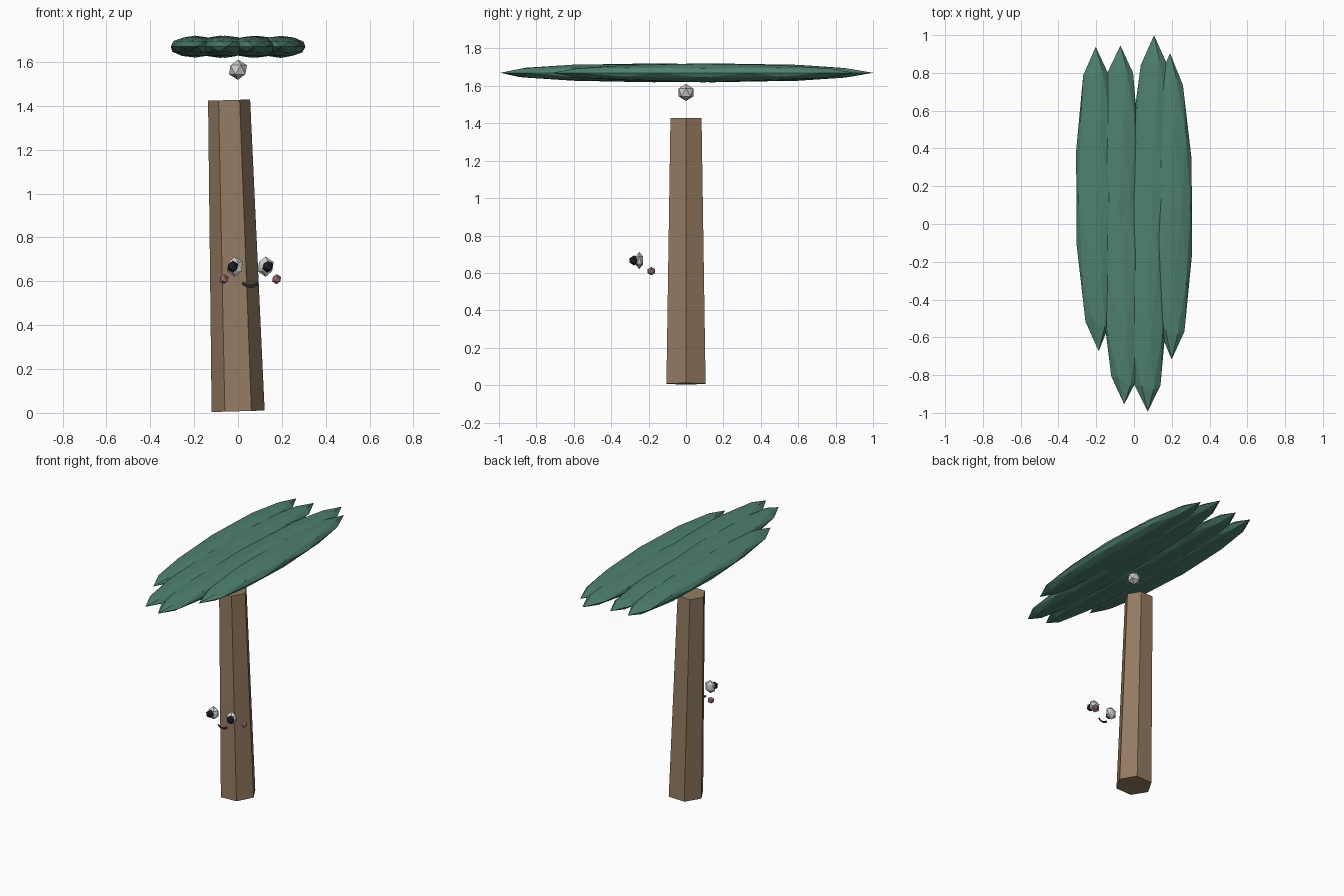
import bpy, bmesh, math, random
from mathutils import Matrix, Vector

if "Cube" in bpy.data.objects:
    bpy.data.objects.remove(bpy.data.objects["Cube"])

random.seed(4)

def material(name, rgb):
    m = bpy.data.materials.new(name)
    m.diffuse_color = (*rgb, 1)
    m.use_nodes = True
    m.node_tree.nodes["Principled BSDF"].inputs["Base Color"].default_value = m.diffuse_color
    return m

bark = material("bark", (0.30, 0.20, 0.12))
green = material("leaf_green", (0.075, 0.22, 0.155))
dark = material("dark", (0.02, 0.02, 0.025))
pink = material("pink", (0.45, 0.20, 0.22))

def finish(name, bm, mat=None):
    me = bpy.data.meshes.new(name)
    bm.to_mesh(me)
    bm.free()
    ob = bpy.data.objects.new(name, me)
    bpy.context.collection.objects.link(ob)
    if mat:
        me.materials.append(mat)
    return ob

def ball(name, loc, size, mat=None, sub=1, yaw=0, jitter=0):
    bm = bmesh.new()
    bmesh.ops.create_icosphere(bm, subdivisions=sub, radius=1)
    for v in bm.verts:
        v.co *= 1 + random.uniform(-jitter, jitter)
    bmesh.ops.transform(bm, verts=bm.verts, matrix=Matrix.Translation(loc)
                        @ Matrix.Rotation(yaw, 4, 'Z') @ Matrix.Diagonal((*size, 1)))
    return finish(name, bm, mat)

# Leaning six-sided trunk
bm = bmesh.new()
bmesh.ops.create_cone(bm, cap_ends=True, segments=6, radius1=0.121, radius2=0.096, depth=1.42,
                      matrix=Matrix.Translation((-0.02, 0, 0.717))
                      @ Matrix.Rotation(-0.029, 4, 'Y') @ Matrix.Rotation(math.pi / 2, 4, 'Z'))
# Make sure a corner of the hexagon lies along x
if max(v.co.y for v in bm.verts) > 0.115:
    bmesh.ops.rotate(bm, verts=bm.verts, cent=(0, 0, 0), matrix=Matrix.Rotation(math.pi / 6, 3, 'Z'))
finish("trunk", bm, bark)

# Nut under the canopy
ball("nut", (0, 0, 1.565), (0.046,) * 3)

# Long overlapping leaves: centre x, centre y, yaw
leaves = [(-0.195, 0.14, 0.01), (0.195, 0.09, 0.005), (0.09, 0.20, -0.02),
          (-0.08, 0.14, -0.01), (-0.06, -0.17, 0.01), (0.065, -0.20, 0.01)]
for i, (x, y, yaw) in enumerate(leaves):
    ball(f"leaf_{i + 1}", (x, y, 1.67), (0.115, 0.80, 0.05), green, 2, yaw, 0.02)

# Face: mirrored eyes, pupils and cheeks about the face centre
cx = 0.056
for s, side in ((-1, "left"), (1, "right")):
    ball(f"eye_{side}", (cx + s * 0.070, -0.25, 0.667), (0.041, 0.025, 0.046))
    ball(f"pupil_{side}", (cx + s * 0.080, -0.278, 0.667), (0.027,) * 3, dark)
    ball(f"cheek_{side}", (cx + s * 0.120, -0.185, 0.61), (0.023,) * 3, pink)

# Flat smile ribbon
bm = bmesh.new()
rows = []
for k in range(9):
    a = math.radians(218 + k * 13)
    rows.append([bm.verts.new((cx + r * math.cos(a), -0.25, 0.621 + r * math.sin(a)))
                 for r in (0.037, 0.051)])
for (a, b), (c, d) in zip(rows, rows[1:]):
    bm.faces.new((a, b, d, c))
finish("mouth", bm, dark)
